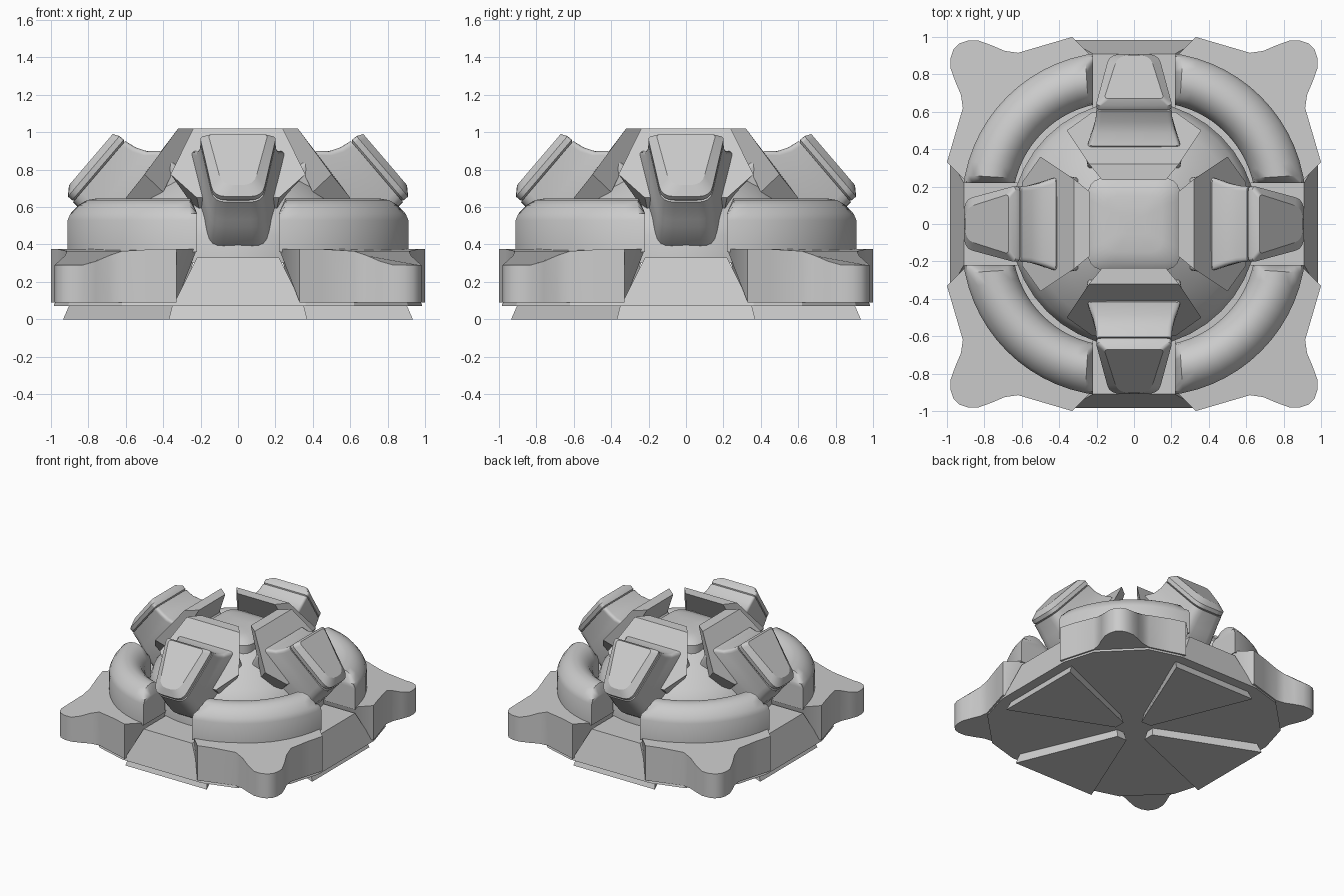
import bpy, bmesh, math
from mathutils import Matrix, Vector

if "Cube" in bpy.data.objects:
    bpy.data.objects.remove(bpy.data.objects["Cube"])

grey = bpy.data.materials.new("plain_grey")
grey.diffuse_color = (0.6, 0.6, 0.6, 1)
grey.use_nodes = True
grey.node_tree.nodes["Principled BSDF"].inputs["Base Color"].default_value = grey.diffuse_color


def loft(name, sections, copies=1, smooth=None):
    """Skin equal-length loops, cap both ends, and repeat around z."""
    bm = bmesh.new()
    rows = [[bm.verts.new(p) for p in s] for s in sections]
    n = len(rows[0])
    for a, b in zip(rows, rows[1:]):
        for i in range(n):
            j = (i + 1) % n
            bm.faces.new((a[i], a[j], b[j], b[i]))
    bm.faces.new(rows[0][::-1])
    bm.faces.new(rows[-1])
    bmesh.ops.recalc_face_normals(bm, faces=bm.faces)
    me = bpy.data.meshes.new(name)
    bm.to_mesh(me)
    bm.free()
    me.materials.append(grey)
    for k in range(copies):
        ob = bpy.data.objects.new(f"{name}_{k + 1}" if copies > 1 else name, me)
        ob.matrix_world = Matrix.Rotation(k * math.pi / 2, 4, 'Z')
        bpy.context.collection.objects.link(ob)
        if k == 0 and smooth:
            bpy.ops.object.select_all(action='DESELECT')
            ob.select_set(True)
            bpy.context.view_layer.objects.active = ob
            bpy.ops.object.shade_smooth_by_angle(angle=math.radians(smooth))


def flat(pts, z):
    return [(x, y, z) for x, y in pts]


def around(quarter):
    """Repeat a run of plan points four times around the centre."""
    out = []
    for k in range(4):
        for x, y in quarter:
            for _ in range(k):
                x, y = -y, x
            out.append((x, y))
    return out


def round_poly(corners, radii, seg=5):
    """Fillet each corner of a convex 2D polygon."""
    out = []
    n = len(corners)
    for i, r in enumerate(radii):
        p = Vector(corners[i])
        a = (Vector(corners[i - 1]) - p).normalized() * r
        b = (Vector(corners[(i + 1) % n]) - p).normalized() * r
        for k in range(seg + 1):
            t = k / seg
            out.append(tuple(p + a * (1 - t) ** 2 + b * t ** 2))
    return out


# base plate with cut corners
loft("base_plate", [flat(around([(0.985, -0.36), (0.985, 0.36), (0.91, 0.62), (0.62, 0.91)]), 0.07),
                    flat(around([(0.975, -0.36), (0.975, 0.36), (0.9, 0.62), (0.62, 0.9)]), 0.1)])

# raised wedge feet under the plate
loft("foot_wedge", [flat([(-0.37, -0.935), (0.37, -0.935), (0.045, -0.14), (-0.045, -0.14)], 0),
                    flat([(-0.35, -0.9), (0.35, -0.9), (0.03, -0.16), (-0.03, -0.16)], 0.08)], 4)

# steep sill on each side, between the corner blocks
loft("side_sill", [flat([(-0.35, -0.985), (0.35, -0.985), (0.35, -0.3), (-0.35, -0.3)], 0.07),
                   flat([(-0.22, -0.91), (0.22, -0.91), (0.22, -0.3), (-0.22, -0.3)], 0.33)], 4)

# corner blocks with a rounded, drooping lobe
half = [(0.33, 1.0), (0.45, 0.965), (0.62, 0.915), (0.69, 0.925), (0.76, 0.955),
        (0.83, 0.98), (0.89, 0.98), (0.935, 0.965)]
rim = half + [(y, x) for x, y in half[::-1]]


def lobe_top(x, y):
    return 0.375 - 0.085 * min(1, max(0, (x + y - 1.5) / 0.28))


def block_loop(c, i, z=None):
    pts = [(0.3, 0.3), (c, 0.45), (c, i)] + rim + [(i, c), (0.45, c)]
    return [(x, y, lobe_top(x, y) if z is None else z) for x, y in pts]


loft("corner_block", [block_loop(0.33, 0.9, 0.09), block_loop(0.22, 0.89)], 4, 35)

# rounded arc bumpers on the corner blocks: (radius, height) section
section = [(0.55, 0.36), (0.82, 0.36), (0.82, 0.53), (0.805, 0.565), (0.77, 0.61),
           (0.725, 0.637), (0.68, 0.645), (0.635, 0.635), (0.59, 0.6), (0.56, 0.55), (0.55, 0.5)]
arcs = []
steps = 14
for k in range(steps + 1):
    end = k in (0, steps)
    t = 0 if k == 0 else 1 if end else 0.04 + 0.92 * (k - 1) / (steps - 2)
    loop = []
    for r, z in section:
        a0 = math.asin(0.12 / r)
        a = a0 + (math.pi / 2 - 2 * a0) * t
        zz = min(z, 0.57) if end else z
        loop.append((0.1 + r * math.cos(a), 0.1 + r * math.sin(a), zz))
    arcs.append(loop)
loft("arc_bumper", arcs, 4, 40)

# central dome
dome = [(0.66, 0.3), (0.66, 0.45), (0.63, 0.54), (0.56, 0.62), (0.45, 0.71), (0.32, 0.8), (0.2, 0.86)]
loft("central_dome", [[(r * math.cos(k * math.pi / 20), r * math.sin(k * math.pi / 20), z)
                       for k in range(40)] for r, z in dome], 1, 40)


# rounded square cap in the middle
def cap(h, z):
    c = [(h, -h), (h, h), (-h, h), (-h, -h)]
    return flat(round_poly(c, [0.45 * h] * 4), z)


loft("centre_cap", [cap(0.25, 0.7), cap(0.25, 0.87), cap(0.215, 0.9), cap(0.15, 0.915),
                    cap(0.06, 0.92)], 1, 30)

# sloping claw slabs around the cap


def claw(top, mid, low):
    pts = [top, mid, low]
    return [(x, -r, z) for x, r, z in pts] + [(-x, -r, z) for x, r, z in pts[::-1]]


loft("claw_slab", [claw((0.17, 0.235, 1.02), (0.27, 0.4, 0.68), (0.2, 0.5, 0.55)),
                   claw((0.24, 0.32, 1.02), (0.36, 0.5, 0.775), (0.22, 0.6, 0.65))], 4)

# turret pods: stacked sections along a tilted axis
axis = Vector((0, -0.76, 0.65))
up = Vector((0, 0.65, 0.76))
face = Vector((0, -0.79, 0.85))


def pod(t, wt, wb, vt, vb):
    c = [(-wb, vb), (wb, vb), (wt, vt), (-wt, vt)]
    pts = round_poly(c, [0.07, 0.07, 0.03, 0.03], 4)
    return [face + axis * t + up * v + Vector((x, 0, 0)) for x, v in pts]


loft("pod_body", [pod(-0.46, 0.25, 0.15, 0.24, -0.25), pod(-0.36, 0.26, 0.15, 0.28, -0.265),
                  pod(-0.25, 0.25, 0.14, 0.28, -0.255), pod(-0.2, 0.225, 0.138, 0.235, -0.245),
                  pod(-0.14, 0.21, 0.135, 0.21, -0.235), pod(-0.075, 0.205, 0.13, 0.2, -0.23)], 4, 40)
loft("pod_head", [pod(-0.08, 0.19, 0.115, 0.185, -0.215), pod(-0.065, 0.205, 0.13, 0.2, -0.225),
                  pod(-0.035, 0.205, 0.13, 0.2, -0.225), pod(0, 0.16, 0.085, 0.185, -0.175)], 4, 25)
